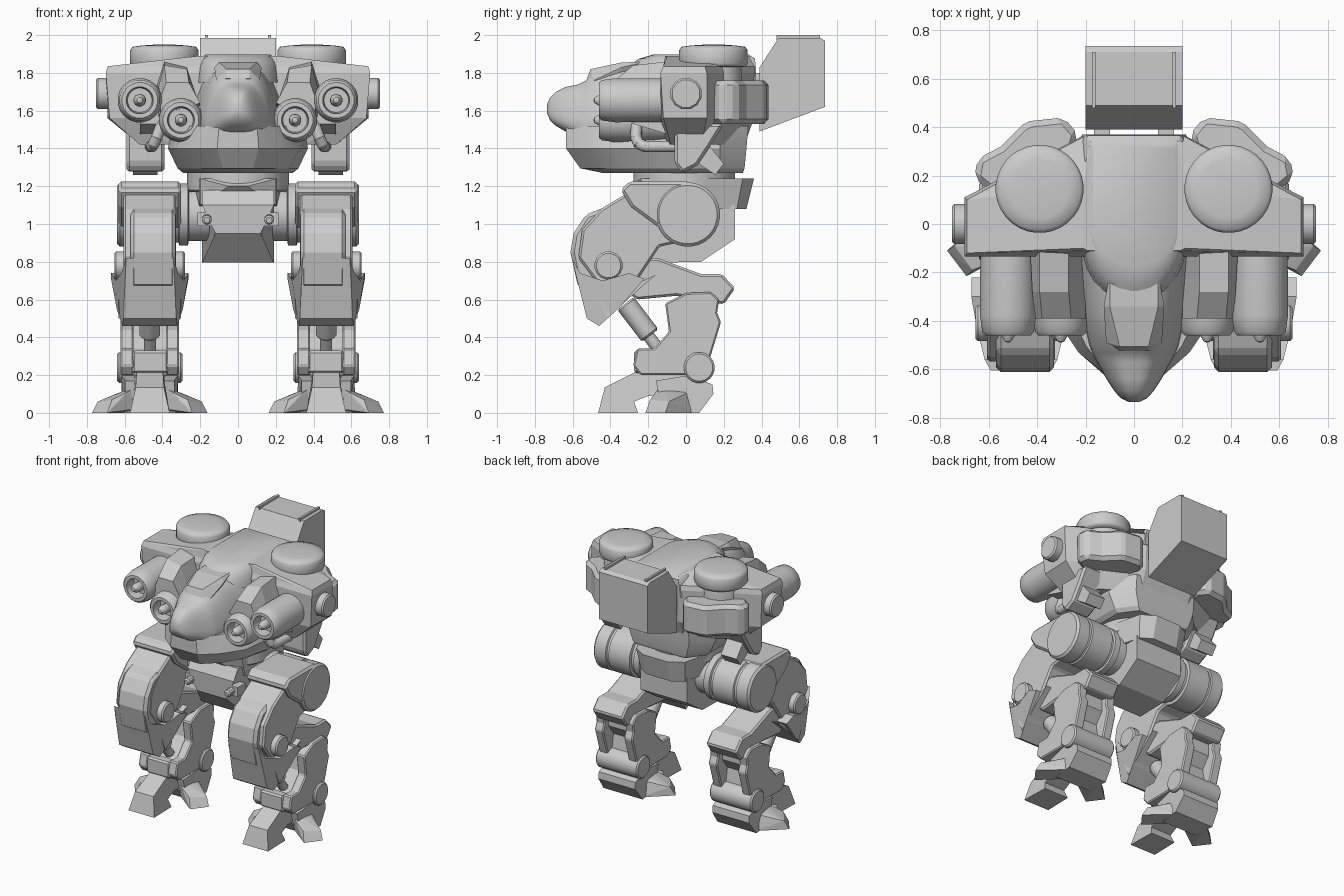
import bpy, bmesh, math
from mathutils import Vector


def finish(name, bm, mirror=False, bevel=0, smooth=None):
    bmesh.ops.remove_doubles(bm, verts=bm.verts, dist=0.0003)
    bmesh.ops.recalc_face_normals(bm, faces=bm.faces)
    me = bpy.data.meshes.new(name)
    bm.to_mesh(me)
    bm.free()
    ob = bpy.data.objects.new(name, me)
    bpy.context.collection.objects.link(ob)
    if smooth:
        bpy.ops.object.select_all(action='DESELECT')
        bpy.context.view_layer.objects.active = ob
        ob.select_set(True)
        bpy.ops.object.shade_smooth_by_angle(angle=math.radians(smooth))
    if bevel:
        m = ob.modifiers.new("bevel", 'BEVEL')
        m.width, m.segments, m.limit_method = bevel, 1, 'ANGLE'
        m.angle_limit = math.radians(35)
    if mirror:
        m = ob.modifiers.new("mirror", 'MIRROR')
        m.use_mirror_merge = False
    return ob


def loft(name, rings, **kw):
    bm = bmesh.new()
    vs = [[bm.verts.new(p) for p in r] for r in rings]
    n = len(rings[0])
    for a, b in zip(vs, vs[1:]):
        for i in range(n):
            bm.faces.new((a[i], a[(i + 1) % n], b[(i + 1) % n], b[i]))
    bm.faces.new(vs[0][::-1])
    bm.faces.new(vs[-1])
    return finish(name, bm, **kw)


def prism(name, pts, cx, hw=0.1, **kw):
    """Side profile (y, z[, half width]) extruded across x."""
    w = lambda p: p[2] if len(p) > 2 else hw
    return loft(name, [[(cx + s * w(p), p[0], p[1]) for p in pts] for s in (-1, 1)], **kw)


def plan(name, layers, **kw):
    """Layers of (z, half outline from front to back), symmetric in x."""
    return loft(name, [[(x, y, z) for x, y in h] + [(-x, y, z) for x, y in h[::-1]]
                       for z, h in layers], **kw)


def lathe(name, prof, o, axis, seg=24, **kw):
    """Profile (radius, distance) turned round an axis."""
    q = Vector(axis).normalized().to_track_quat('Z', 'Y')
    rings = []
    for r, t in prof:
        r = max(r, 0.001)
        rings.append([Vector(o) + q @ Vector((r * math.cos(a), r * math.sin(a), t))
                      for a in [2 * math.pi * (i + .5) / seg for i in range(seg)]])
    kw.setdefault('smooth', 35)
    return loft(name, rings, **kw)


def rod(name, a, b, r, seg=24, ch=0.01, **kw):
    d = Vector(b) - Vector(a)
    L = d.length
    return lathe(name, [(r - ch, 0), (r, ch), (r, L - ch), (r - ch, L)], a, d, seg, **kw)


def hull(name, pts, **kw):
    bm = bmesh.new()
    for p in pts:
        bm.verts.new(p)
    bmesh.ops.convex_hull(bm, input=bm.verts)
    bmesh.ops.dissolve_limit(bm, angle_limit=0.02, verts=bm.verts, edges=bm.edges)
    return finish(name, bm, **kw)


def box(name, a, b, **kw):
    return hull(name, [(x, y, z) for x in (a[0], b[0]) for y in (a[1], b[1]) for z in (a[2], b[2])], **kw)


# lower hull, faceted boat shape
plan("lower_hull", [
    (1.27, [(.07, -.44), (.17, -.38), (.24, -.28), (.29, -.1), (.29, .18), (.2, .30)]),
    (1.295, [(.08, -.56), (.19, -.46), (.27, -.32), (.32, -.1), (.32, .18), (.22, .31)]),
    (1.40, [(.11, -.635), (.23, -.53), (.33, -.38), (.37, -.1), (.37, .18), (.25, .32)]),
    (1.52, [(.10, -.635), (.2, -.5), (.28, -.33), (.35, -.1), (.36, .18), (.25, .33)])], smooth=20)

# nose, rounded and narrower toward the top
rings = []
for y, w, zb, zt in [(-.735, .02, 1.585, 1.635), (-.72, .05, 1.55, 1.67), (-.69, .075, 1.52, 1.70),
                     (-.64, .105, 1.49, 1.725), (-.57, .14, 1.45, 1.74), (-.53, .16, 1.43, 1.76),
                     (-.50, .17, 1.42, 1.80), (-.36, .20, 1.40, 1.835), (-.1, .235, 1.40, 1.85)]:
    r = []
    for i in range(24):
        a = 2 * math.pi * (i + .5) / 24
        c, s = math.cos(a), math.sin(a)
        s2 = math.copysign(abs(s) ** .7, s)
        r.append((w * math.copysign(abs(c) ** .6, c) * (1 - .27 * s2), y, (zb + zt) / 2 + (zt - zb) / 2 * s2))
    rings.append(r)
loft("nose", rings, smooth=40)

# windshield plate on the nose
hull("windshield", [(s * x, y, z) for s in (-1, 1) for x, y, z in (
    (.06, -.525, 1.77), (.115, -.49, 1.76), (.125, -.34, 1.83), (.06, -.505, 1.82), (.1, -.34, 1.855), (.1, -.2, 1.86), (.1, -.4, 1.74))])

# rounded dorsal cover
def cover(w, f, b):
    arc = [(w * math.sin(t), -.03 - (-.03 - f) * math.cos(t)) for t in [math.pi / 2 * (i + .3) / 6.3 for i in range(7)]]
    return arc + [(w, b - .02), (w * .95, b)]
plan("dorsal_cover", [(1.75, cover(.225, -.34, .37)), (1.825, cover(.215, -.325, .37)),
                      (1.875, cover(.20, -.25, .365)), (1.898, cover(.17, -.17, .33))], smooth=40)

# broad shoulder body
plan("shoulder_body", [
    (1.42, [(.36, -.10), (.52, -.08), (.52, .08), (.2, .31)]),
    (1.56, [(.56, -.135), (.68, -.12), (.69, .11), (.2, .36)]),
    (1.80, [(.56, -.135), (.70, -.135), (.70, .11), (.2, .37)]),
    (1.835, [(.55, -.12), (.69, -.12), (.69, .10), (.2, .365)]),
    (1.89, [(.19, -.11), (.21, -.1), (.21, .15), (.18, .34)])])
rod("shoulder_hub", (.66, 0.0, 1.69), (.752, 0.0, 1.69), .085, 12, mirror=True)

# roof discs and their rear pods
lathe("roof_disc", [(.15, -.12), (.15, -.02), (.145, 0), (.175, .005), (.182, .02), (.182, .09), (.17, .108), (.12, .115), (.06, .119), (0, .12)],
      (.39, .145, 1.83), (0, 0, 1), 32, mirror=True, smooth=60)
pod = [(.66, .19), (.645, .27), (.55, .32), (.46, .41), (.43, .425), (.29, .44), (.23, .37), (.3, .15), (.55, .1)]
loft("rear_pod", [[(x, y, z) for x, y in pod] for z in (1.53, 1.76)], bevel=.025, mirror=True)

# backpack with rails and brackets
prism("backpack", [(.39, 1.49), (.735, 1.62), (.735, 1.97), (.71, 1.985), (.49, 1.985), (.39, 1.83)], 0, .2)
box("backpack_rail", (.158, .48, 1.975), (.174, .71, 2.0), mirror=True)
box("backpack_bracket", (.1, .3, 1.60), (.165, .42, 1.80), mirror=True)

# gun barrels with recessed muzzles
for tag, x, z in (("outer", .52, 1.655), ("inner", .302, 1.55)):
    lathe(tag + "_barrel", [(.115, -.12), (.118, .24), (.108, .31), (.095, .325), (.072, .325), (.065, .25), (0, .25)],
          (x, -.135, z), (0, -1, 0), 20, mirror=True)
    lathe(tag + "_muzzle_tip", [(.03, 0), (.034, .06), (.03, .085), (.015, .11), (0, .115)],
          (x, -.375, z), (0, -1, 0), 12, mirror=True)

# armour shroud over inner barrels
loft("gun_shroud", [[(x, y, z) for x, z in p] for y, p in (
    (-.10, [(.2, 1.62), (.27, 1.83), (.39, 1.86), (.43, 1.74), (.42, 1.56), (.3, 1.6)]),
    (-.28, [(.2, 1.62), (.27, 1.82), (.39, 1.84), (.42, 1.73), (.42, 1.57), (.3, 1.6)]),
    (-.39, [(.2, 1.64), (.26, 1.75), (.38, 1.75), (.41, 1.67), (.41, 1.59), (.3, 1.61)]))], mirror=True)
prism("gun_mount", [(-.28, 1.53), (-.28, 1.66), (-.08, 1.7), (-.08, 1.47)], .42, .1, mirror=True)

# under-shoulder thrusters and feed pipes
prism("thruster_housing", [(-.06, 1.53), (-.06, 1.32), (-.02, 1.27), (.06, 1.31), (.12, 1.40), (.2, 1.53)],
      .49, .1, bevel=.015, mirror=True)
prism("thruster_nozzle", [(.04, 1.42), (.12, 1.42), (.2, 1.32), (.155, 1.26), (.05, 1.33)], .49, .065, mirror=True)
pipe = [(.40, -.26, 1.54), (.43, -.265, 1.46), (.445, -.25, 1.425), (.455, -.215, 1.41), (.465, -.03, 1.41)]
for i, (a, b) in enumerate(zip(pipe, pipe[1:])):
    d = (Vector(b) - Vector(a)).normalized() * .008
    rod("feed_pipe_%d" % i, Vector(a) - d, Vector(b) + d, .03, 12, .003, mirror=True)

# waist and pelvis
rod("waist_ring", (0, -.01, 1.17), (0, -.01, 1.285), .27, 32)
hull("pelvis_flange", [(s * x, y, z) for s in (-1, 1) for x, y, z in (
    (.2, -.24, 1.24), (.05, -.3, 1.20), (.2, -.2, 1.1), (.25, .1, 1.24), (.22, .1, 1.08),
    (.1, .36, 1.24), (.2, .3, 1.24), (.1, .32, 1.08), (.18, .27, 1.08))])
prism("pelvis", [(.26, 1.10, .19), (.26, .92, .19), (.08, .8, .19), (-.16, .795, .19), (-.31, .95, .12),
                 (-.32, 1.10, .19), (-.27, 1.18, .19)], 0)
rod("pelvis_gun", (.165, -.27, 1.03), (.165, -.37, 1.02), .026, 10, mirror=True)
box("pelvis_gun_mount", (.14, -.31, .99), (.215, -.22, 1.06), mirror=True)

# hip drums
lathe("hip_drum", [(.14, .15), (.14, .26), (.165, .265), (.165, .31), (.15, .315), (.15, .335), (.17, .34),
                   (.17, .51), (.16, .515), (.16, .53), (.17, .535), (.17, .625), (.155, .64)],
      (0, .01, 1.05), (1, 0, 0), 28, mirror=True)

# thigh, knee and shin armour
C = .467
M = dict(mirror=True)
prism("hip_yoke", [(.02, 1.225), (-.30, 1.225), (-.345, 1.18), (-.29, 1.09), (-.14, .98), (.02, 1.0)], C, .165, bevel=.015, **M)
prism("thigh", [(.0, 1.18), (-.3, 1.17), (-.45, 1.08), (-.55, .97), (-.57, .82), (-.45, .66), (-.26, .7), (-.14, .88), (.0, .91)],
      C, .14, bevel=.012, **M)
prism("knee_plate", [(-.40, 1.10), (-.53, 1.05), (-.595, .95), (-.612, .85), (-.57, .66), (-.46, .66), (-.45, .92), (-.37, 1.03)],
      .45, .12, bevel=.02, **M)
prism("shin_guard", [(-.605, .82, .125), (-.525, .50, .14), (-.46, .46, .145), (-.36, .55, .175), (-.22, .71, .205),
                     (-.30, .74, .205), (-.44, .70, .18), (-.56, .74, .15)], C, **M)
prism("shin_fin", [(-.46, .6), (-.16, .73), (-.22, .68), (-.42, .5)], C, .165, **M)
rod("knee_pin", (.28, -.41, .78), (.655, -.41, .78), .075, 16, **M)

# shank, pistons, ankle frame
prism("shank", [(-.30, .82), (-.15, .82), (.08, .735), (.19, .735), (.26, .66), (.2, .575), (-.05, .62), (-.26, .60), (-.4, .7)],
      C, .125, bevel=.012, **M)
rod("shin_piston_sleeve", (C, -.32, .58), (C, -.19, .41), .055, 14, **M)
rod("shin_piston_rod", (C, -.24, .46), (C, -.10, .28), .033, 12, **M)
frame = [(.0, .635), (.13, .64), (.175, .6), (.165, .53), (.185, .48), (.13, .3), (.05, .2), (-.24, .2), (-.28, .25),
         (-.26, .34), (-.17, .34), (-.09, .43), (-.11, .58)]
for tag, x in (("inner", .347), ("outer", .587)):
    prism("ankle_frame_" + tag, frame, x, .035, bevel=.008, **M)
prism("ankle_core", [(.0, .6), (.12, .6), (.12, .5), (.06, .42), (.08, .3), (.03, .2), (-.2, .2), (-.22, .28), (-.1, .34), (-.03, .42)],
      C, .1, **M)
box("ankle_front_bar", (.37, -.275, .21), (.56, -.2, .33), bevel=.012, **M)
rod("ankle_roller", (.295, .07, .24), (.64, .07, .24), .082, 20, **M)

# feet: front toe, heel, two splayed side toes
prism("front_toe", [(-.465, 0, .105), (-.43, .135, .075), (-.27, .215, .07), (.0, .2, .08), (.02, .1, .09), (-.2, .09, .08),
                    (-.275, .06, .085), (-.255, 0, .1)], C, **M)
prism("heel", [(-.16, .17, .13), (.02, .2, .15), (.14, .15, .15), (.145, .1, .15), (.07, 0, .16), (-.09, 0, .14), (-.14, .08, .13)], C, **M)
for tag, s in (("outer", 1), ("inner", -1)):
    hull("side_toe_" + tag, [(C + s * x, y, z) for x, y, z in (
        (.305, -.11, 0), (.225, -.215, 0), (.275, -.09, .06), (.2, -.19, .07), (.18, -.05, .1), (.12, -.16, .11),
        (.06, .06, .13), (.05, -.12, .15), (.12, .06, 0), (.08, -.12, .02))], **M)
